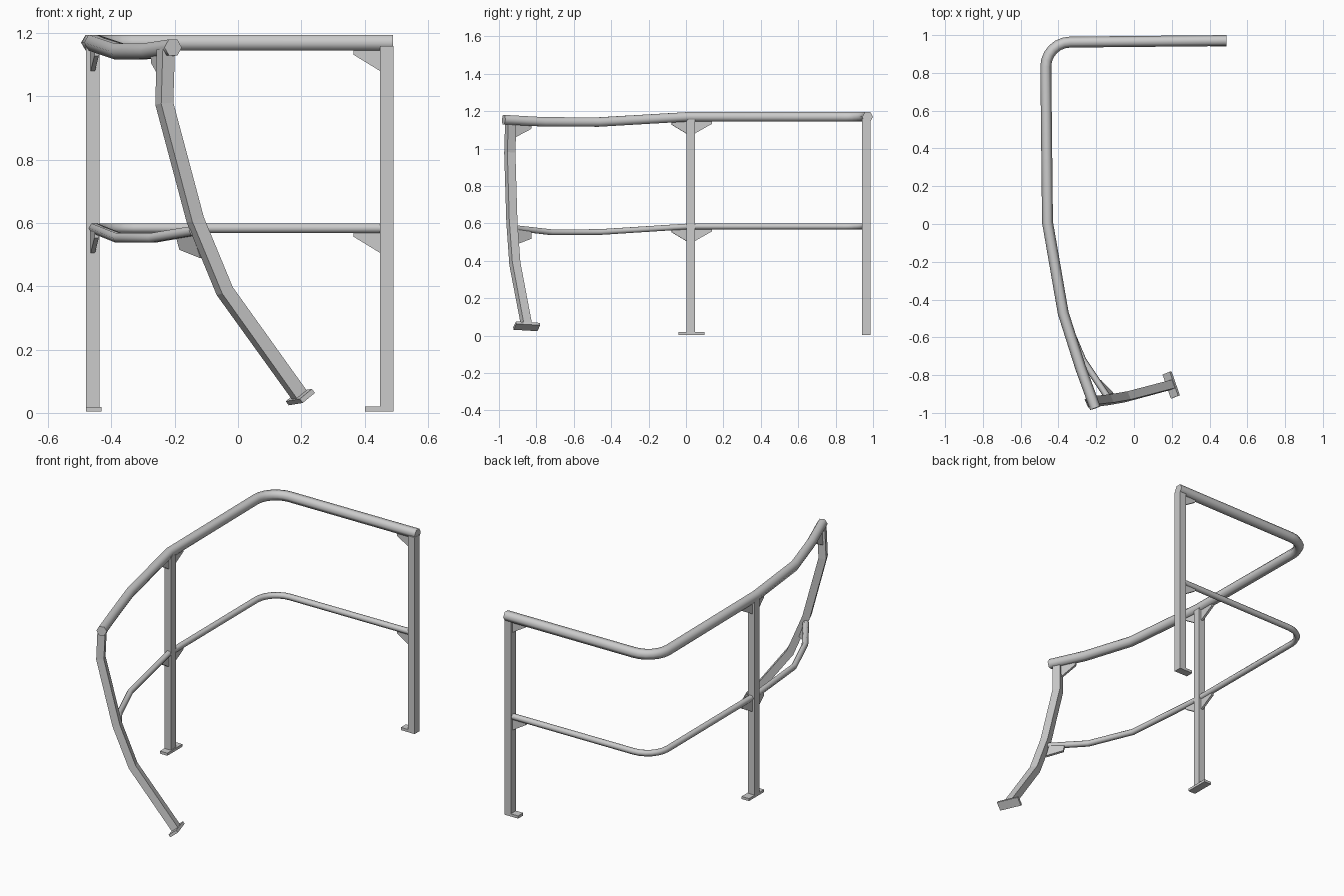
import bpy, bmesh, math
from mathutils import Vector as V

if "Cube" in bpy.data.objects:
    bpy.data.objects.remove(bpy.data.objects["Cube"])


def finish(name, bm, smooth=False):
    bmesh.ops.recalc_face_normals(bm, faces=bm.faces)
    me = bpy.data.meshes.new(name)
    bm.to_mesh(me)
    bm.free()
    ob = bpy.data.objects.new(name, me)
    bpy.context.collection.objects.link(ob)
    if smooth:
        bpy.ops.object.select_all(action='DESELECT')
        ob.select_set(True)
        bpy.context.view_layer.objects.active = ob
        bpy.ops.object.shade_smooth_by_angle(angle=math.radians(70))
    return ob


def sweep(name, path, section, refs, smooth=False):
    """Sweep a closed section along a path; refs steer the section's first axis."""
    path = [V(p) for p in path]
    bm = bmesh.new()
    rings = []
    for i, p in enumerate(path):
        a, b = path[max(i - 1, 0)], path[min(i + 1, len(path) - 1)]
        din = (p - a).normalized() if i else V()
        dout = (b - p).normalized() if i < len(path) - 1 else V()
        t = (din + dout).normalized()
        u = V(refs[i]) if refs else t.cross(V((0, 0, 1)))
        u = (u - t * u.dot(t)).normalized()
        w = u.cross(t)
        rings.append([bm.verts.new(p + u * x + w * y) for x, y in section])
    n = len(section)
    for r, s in zip(rings, rings[1:]):
        for k in range(n):
            bm.faces.new((r[k], r[(k + 1) % n], s[(k + 1) % n], s[k]))
    bm.faces.new(rings[0])
    bm.faces.new(rings[-1])
    return finish(name, bm, smooth)


def box(name, lo, hi):
    bm = bmesh.new()
    bmesh.ops.create_cube(bm, size=1)
    lo, hi = V(lo), V(hi)
    for v in bm.verts:
        v.co = V([lo[i] + (v.co[i] + 0.5) * (hi[i] - lo[i]) for i in range(3)])
    return finish(name, bm)


def plate(name, pts, thick=0.014):
    """Flat bracket of the given outline, thickened both ways."""
    pts = [V(p) for p in pts]
    nrm = (pts[1] - pts[0]).cross(pts[2] - pts[0]).normalized() * thick / 2
    bm = bmesh.new()
    a = [bm.verts.new(p + nrm) for p in pts]
    b = [bm.verts.new(p - nrm) for p in pts]
    bm.faces.new(a)
    bm.faces.new(b[::-1])
    for i in range(len(pts)):
        j = (i + 1) % len(pts)
        bm.faces.new((a[i], a[j], b[j], b[i]))
    return finish(name, bm)


def hexagon(r):
    return [(r * math.cos(k * math.pi / 3), r * math.sin(k * math.pi / 3)) for k in range(6)]


def rect(w, d):
    return [(-w / 2, -d / 2), (w / 2, -d / 2), (w / 2, d / 2), (-w / 2, d / 2)]


def rail_path(x_end, x_side, y_back, z, bent):
    """Straight back run, rounded corner, side run, then the bent part."""
    r = 0.13
    arc = [(x_side + r - r * math.sin(a), y_back - r + r * math.cos(a), z)
           for a in [k * math.pi / 12 for k in range(7)]]
    return [(x_end, y_back + 0.008, z)] + arc + bent


# Rails
sweep("top_rail", rail_path(0.49, -0.467, 0.963, 1.17, [
    (-0.458, 0.01, 1.17), (-0.375, -0.47, 1.142),
    (-0.283, -0.76, 1.143), (-0.205, -0.975, 1.155)]), hexagon(0.029), None, True)
sweep("middle_rail", rail_path(0.46, -0.459, 0.957, 0.584, [
    (-0.455, 0.01, 0.584), (-0.38, -0.46, 0.554),
    (-0.27, -0.72, 0.553), (-0.14, -0.915, 0.575)]), hexagon(0.0175), None, True)

# Straight posts and their base plates
box("back_post", (0.449, 0.94, 0.006), (0.491, 0.987, 1.16))
box("back_post_base", (0.402, 0.94, 0.004), (0.491, 0.987, 0.02))
box("side_post", (-0.48, 0.002, 0.006), (-0.438, 0.047, 1.16))
box("side_post_base", (-0.48, -0.04, 0.004), (-0.432, 0.1, 0.019))

# Bent front post and its tilted base plate
sweep("bent_post",
      [(-0.228, -0.937, 1.15), (-0.233, -0.942, 0.978), (-0.135, -0.931, 0.61),
       (-0.042, -0.915, 0.385), (0.195, -0.852, 0.055)],
      rect(0.047, 0.042),
      [(0.4, -0.9, 0), (0.4, -0.9, 0), (0.42, -0.89, -0.1), (0.5, -0.8, -0.2), (0.58, -0.73, -0.35)])
c, d = V((0.197, -0.852, 0.05)), V((0.59, 0.16, -0.79)).normalized()
sweep("bent_post_base", [c - d * 0.008, c + d * 0.008], rect(0.135, 0.052),
      [(0.58, -0.73, -0.35)] * 2)

# Gusset brackets under both rails
for label, z in (("upper", 1.15), ("lower", 0.575)):
    def outline(p0, p1, drop=0.0):
        (x0, y0), (x1, y1) = p0, p1
        return [(x0, y0, z), (x1, y1, z - drop), (x1, y1, z - 0.018 - drop), (x0, y0, z - 0.07)]
    plate(label + "_back_gusset", outline((0.45, 0.963), (0.365, 0.963)))
    plate(label + "_side_gusset", outline((-0.459, 0.046), (-0.459, 0.138)))
    plate(label + "_side_gusset_front", outline((-0.459, 0.003), (-0.447, -0.077), 0.004))
plate("upper_bent_gusset", [(-0.236, -0.92, 1.13), (-0.27, -0.825, 1.13),
                            (-0.268, -0.83, 1.105), (-0.242, -0.915, 1.06)])
plate("lower_bent_gusset", [(-0.14, -0.905, 0.57), (-0.19, -0.83, 0.555),
                            (-0.18, -0.83, 0.517), (-0.113, -0.9, 0.49)])
